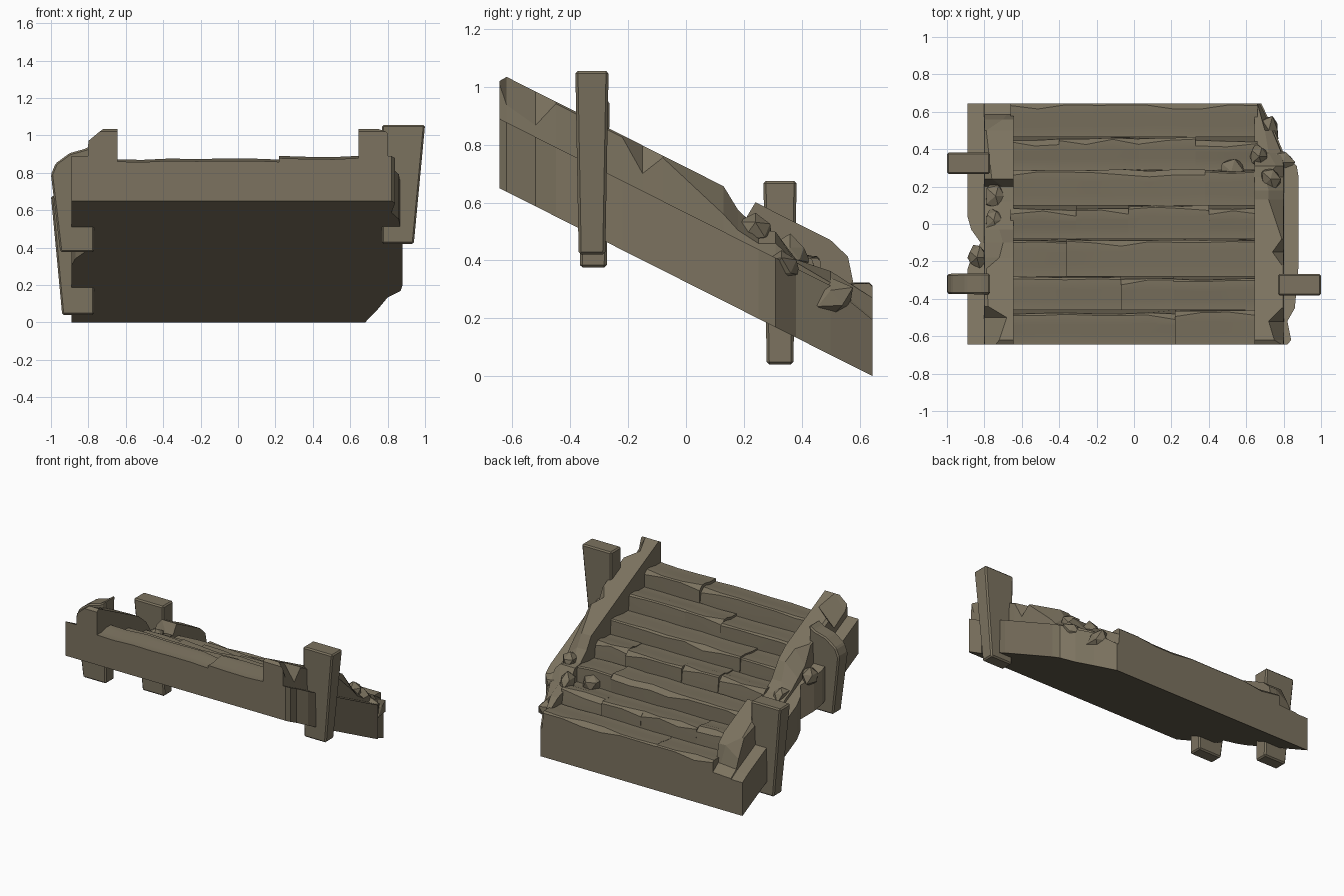
import bpy, bmesh, random

if "Cube" in bpy.data.objects:
    bpy.data.objects.remove(bpy.data.objects["Cube"])

random.seed(4)
stone = bpy.data.materials.new("weathered olive stone")
stone.diffuse_color = (0.20, 0.17, 0.115, 1)
stone.use_nodes = True
stone.node_tree.nodes["Principled BSDF"].inputs["Base Color"].default_value = stone.diffuse_color


def base(y):
    """Height of the sloping underside."""
    return 0.325 * (1 - y / 0.645)


def loft(name, sections, bevel=0.0, smooth=False):
    """Closed solid through matching rings of points."""
    bm = bmesh.new()
    rings = [[bm.verts.new(p) for p in s] for s in sections]
    n = len(rings[0])
    for a, b in zip(rings, rings[1:]):
        for i in range(n):
            j = (i + 1) % n
            bm.faces.new((a[i], a[j], b[j], b[i]))
    bm.faces.new(rings[0][::-1])
    bm.faces.new(rings[-1])
    bmesh.ops.recalc_face_normals(bm, faces=bm.faces)
    if bevel:
        bmesh.ops.bevel(bm, geom=bm.edges[:], offset=bevel, segments=1, affect='EDGES')
    me = bpy.data.meshes.new(name)
    bm.to_mesh(me)
    bm.free()
    me.materials.append(stone)
    ob = bpy.data.objects.new(name, me)
    bpy.context.collection.objects.link(ob)
    if smooth:
        bpy.ops.object.select_all(action='DESELECT')
        ob.select_set(True)
        bpy.context.view_layer.objects.active = ob
        bpy.ops.object.shade_smooth_by_angle(angle=0.5)
    return ob


# Worn level steps, each split into blocks across the width
edges_y = [-0.645, -0.46, -0.28, -0.08, 0.10, 0.29, 0.465, 0.645]
splits = [[0.22], [-0.07, 0.21], [-0.36], [-0.31, -0.03, 0.4], [0.38],
          [-0.4, 0.03, 0.33], [-0.22, 0.06]]
for k, cuts in enumerate(splits):
    y0, y1 = edges_y[k], edges_y[k + 1]
    top = 0.885 - 0.0935 * k
    xs = [-0.66] + cuts + [0.66]
    for s, (xa, xb) in enumerate(zip(xs, xs[1:])):
        shift = random.uniform(-0.018, 0.006) if k < 6 else 0
        lift = random.uniform(-0.012, 0.004)
        n = max(2, round((xb - xa) / 0.14))
        rings = []
        for i in range(n + 1):
            x = xa + (xb - xa) * i / n
            t = top + lift + random.uniform(-0.006, 0.003)
            e = y1 + shift + (random.uniform(-0.012, 0) if k < 6 else 0)
            c = random.choice([0.008, 0.012, 0.03])
            rings.append([(x, y0, base(y0)), (x, y0, t - 0.012),
                          (x, y0 + 0.06, t - 0.012), (x, e - 0.06, t),
                          (x, e - c, t), (x, e, t - c), (x, y1, base(y1) + 0.15),
                          (x, y1, base(y1))])
        loft(f"step_{k + 1}_block_{s + 1}", rings, smooth=True)


# Side rails with outer ledge: y, height, top width, wall height, outer edge
right = [(-.645, .37, .79, .36, .82), (-.62, .397, .75, .30, .84),
         (-.52, .397, .72, .28, .82), (-.45, .397, .79, .39, .86),
         (-.22, .397, .79, .39, .88), (-.15, .397, .74, .30, .88),
         (-.08, .397, .79, .39, .88), (.13, .397, .72, .30, .88),
         (.18, .34, .72, .27, .88), (.25, .31, .70, .26, .88),
         (.31, .33, .76, .29, .87), (.38, .27, .72, .26, .80),
         (.50, .29, .70, .25, .75), (.645, .27, .66, .20, .68)]
left = [(-.645, .37, .74, .32, .89), (-.62, .397, .72, .29, .89),
        (-.50, .397, .68, .28, .89), (-.44, .397, .78, .38, .89),
        (-.24, .397, .79, .39, .89), (-.18, .397, .72, .30, .87),
        (-.10, .37, .70, .28, .82), (-.03, .30, .72, .26, .87),
        (.04, .28, .76, .26, .89), (.12, .29, .70, .25, .89),
        (.20, .31, .70, .27, .89), (.24, .397, .76, .35, .89),
        (.50, .397, .79, .39, .89), (.56, .37, .70, .30, .89),
        (.585, .26, .68, .25, .89), (.645, .245, .66, .238, .89)]
for name, side, stations in (("right_rail", 1, right), ("left_rail", -1, left)):
    rings = []
    for y, hi, xt, hw, xe in stations:
        xw = min(0.80, xe - 0.012)
        hl = min(0.24, hw - 0.005)
        prof = [(0.645, 0), (0.645, hi), (min(xt, xw - 0.005), hi), (xw, hw),
                (xw + 0.003, hl), (xe, hl), (xe, 0)]
        rings.append([(side * x, y, base(y) + h) for x, h in prof])
    loft(name, rings)


# Tapered posts clamped to the sides
def post(name, side, y, z0, outline):
    rings = []
    for sgn in (-1, 1):
        rings.append([(side * x, y + sgn * (0.046 + 0.018 * (z - z0)), z)
                      for x, z in outline])
    loft(name, rings, bevel=0.009)


def whole(z0, z1):
    return [(0.77, z0), (0.94, z0), (1.0, z1), (0.77, z1)]


post("right_front_post", 1, -0.325, 0.42, whole(0.42, 1.055))
post("left_back_post", -1, 0.325, 0.04, whole(0.04, 0.675))
post("left_front_broken_post", -1, -0.32, 0.375,
     [(0.77, 0.375), (0.95, 0.375), (1.0, 0.79), (0.975, 0.85),
      (0.90, 0.905), (0.81, 0.93), (0.77, 0.96)])


# Broken stone chunks lying along the damaged rails
def chunk(name, loc, size):
    bm = bmesh.new()
    bmesh.ops.create_icosphere(bm, subdivisions=1, radius=1)
    for v in bm.verts:
        f = random.uniform(0.75, 1.15)
        v.co = [l + c * s * f for l, c, s in zip(loc, v.co, size)]
    me = bpy.data.meshes.new(name)
    bm.to_mesh(me)
    bm.free()
    me.materials.append(stone)
    bpy.context.collection.objects.link(bpy.data.objects.new(name, me))


spots = [(.73, .24, .30), (.80, .33, .22), (.67, .36, .28), (.72, .50, .20),
         (-.74, .15, .27), (-.84, -.18, .24), (-.75, .02, .26), (.52, .28, .23)]
for i, (x, y, h) in enumerate(spots):
    r = random.uniform(0.05, 0.07)
    chunk(f"broken_chunk_{i + 1}", (x, y, base(y) + h), (r, r * 1.2, r))
